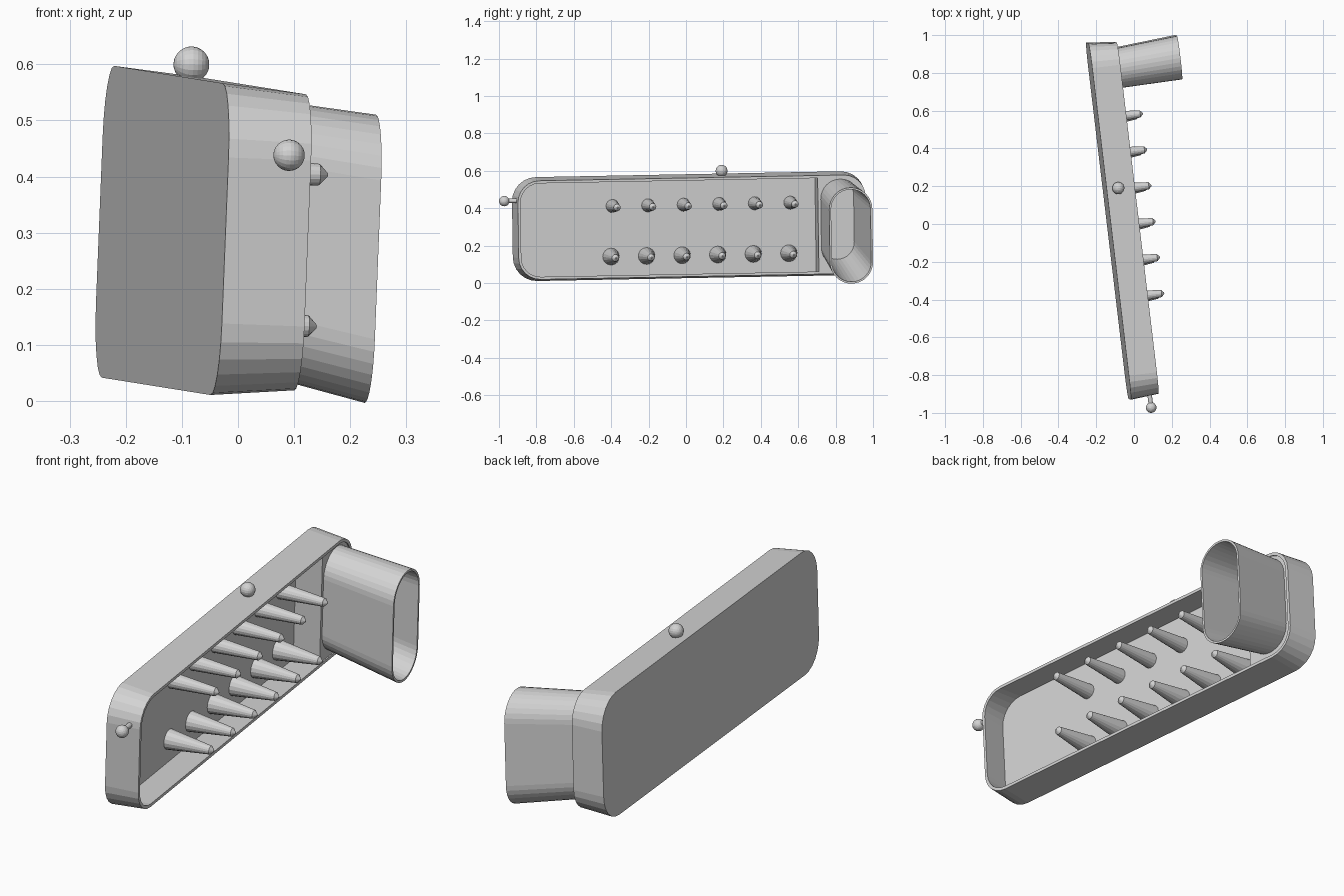
import bpy, bmesh, math
from mathutils import Vector, Matrix

if "Cube" in bpy.data.objects:
    bpy.data.objects.remove(bpy.data.objects["Cube"])

# Slightly tilted frame: u = tray length, v = tray height, w = opening direction
L = Vector((-0.119, 1.0, 0.019)).normalized()
H = Vector((0.04, -0.015, 1.0))
H = (H - L * H.dot(L)).normalized()
D = L.cross(H)
FRAME = Matrix((L, H, D)).transposed().to_4x4()
FRAME.translation = (-0.135, 0.015, 0.304)
INV = FRAME.inverted()

grey = bpy.data.materials.new("light_grey")
grey.diffuse_color = (0.65, 0.65, 0.65, 1)
grey.use_nodes = True
grey.node_tree.nodes["Principled BSDF"].inputs["Base Color"].default_value = grey.diffuse_color

HU, HV, R, DEPTH, FLOOR = 0.95, 0.278, 0.13, 0.15, 0.02


def finish(bm, name):
    bmesh.ops.recalc_face_normals(bm, faces=bm.faces)
    bm.transform(FRAME)
    me = bpy.data.meshes.new(name)
    bm.to_mesh(me)
    bm.free()
    me.materials.append(grey)
    ob = bpy.data.objects.new(name, me)
    bpy.context.collection.objects.link(ob)
    return ob


def rrect(hu, hv, r, w, cu=0.0, cv=0.0, n=6):
    """Rounded rectangle loop at depth w."""
    pts = []
    for q, (su, sv) in enumerate(((1, 1), (-1, 1), (-1, -1), (1, -1))):
        for i in range(n + 1):
            a = math.pi / 2 * (q + i / n)
            pts.append(Vector((cu + su * (hu - r) + r * math.cos(a),
                               cv + sv * (hv - r) + r * math.sin(a), w)))
    return pts


def loft(bm, loops, cap_start=False, cap_end=False, closed=False):
    rings = [[bm.verts.new(p) for p in lp] for lp in loops]
    pairs = list(zip(rings, rings[1:]))
    if closed:
        pairs.append((rings[-1], rings[0]))
    for a, b in pairs:
        for i in range(len(a)):
            j = (i + 1) % len(a)
            bm.faces.new((a[i], a[j], b[j], b[i]))
    if cap_start:
        bm.faces.new(rings[0])
    if cap_end:
        bm.faces.new(rings[-1])


def inset(d, w):
    return rrect(HU - d, HV - d, R - d, w)


# Tray with drafted walls
bm = bmesh.new()
loft(bm, [inset(0, 0), inset(0.014, DEPTH), inset(0.028, DEPTH), inset(0.017, FLOOR)],
     cap_start=True, cap_end=True)
finish(bm, "tray")

# Flared oval spout, leaning away from the tray
BASE, END = Vector((0.795, 0.027, 0.018)), Vector((0.817, -0.048, 0.473))


def spout_loop(w, wall=0.0):
    t = (w - BASE.z) / (END.z - BASE.z)
    c = BASE.lerp(END, t)
    hu = 0.102 + 0.014 * t - wall
    hv = 0.228 + 0.029 * t - wall
    return rrect(hu, hv, hu - 0.0005, w, c.x, c.y, n=8)


bm = bmesh.new()
loft(bm, [spout_loop(BASE.z), spout_loop(END.z), spout_loop(END.z, 0.01),
          spout_loop(BASE.z, 0.01)], closed=True)
finish(bm, "spout")

# Cover plate around the spout
U0, WC = 0.68, 0.144
rim = inset(0.0275, WC)
outline = [p for p in rim if p.x > U0]
hv = max(p.y for p in rim)
top = [p for p in outline if p.y > 0]
low = [p for p in outline if p.y < 0]
outline = low + top + [Vector((U0, hv, WC)), Vector((U0, -hv, WC))]
bm = bmesh.new()
edges = []
for loop in (outline, spout_loop(WC)):
    vs = [bm.verts.new(p) for p in loop]
    edges += [bm.edges.new((vs[i], vs[(i + 1) % len(vs)])) for i in range(len(vs))]
bmesh.ops.triangle_fill(bm, use_beauty=True, use_dissolve=False, edges=edges, normal=(0, 0, 1))
finish(bm, "cover_plate")

# Partition wall between tray and spout chamber
bm = bmesh.new()
bmesh.ops.create_cube(bm, size=1, matrix=Matrix.Translation((U0 + 0.006, 0, (FLOOR + WC) / 2))
                      @ Matrix.Diagonal((0.012, 2 * hv + 0.008, WC - FLOOR, 1)))
finish(bm, "partition")

# Two rows of tapered pegs with pointed tips
for name, tip, r in (("upper_peg", (0.16, -0.366, 0.403), 0.036),
                     ("lower_peg", (0.14, -0.375, 0.133), 0.046)):
    t = INV @ Vector(tip)
    for k in range(6):
        bm = bmesh.new()
        loops = []
        for w, rad in ((FLOOR - 0.005, r), (t.z - 0.015, 0.019), (t.z, 0.003)):
            loops.append([Vector((t.x + 0.1915 * k + rad * math.cos(a * math.pi / 8),
                                  t.y + rad * math.sin(a * math.pi / 8), w)) for a in range(16)])
        loft(bm, loops, True, True)
        finish(bm, f"{name}_{k + 1}")

# Ball knobs on the top edge and the near end, with a stem on the end one
for name, pos, r in (("top_knob", (-0.083, 0.19, 0.60), 0.032),
                     ("end_knob", (0.091, -0.972, 0.438), 0.028)):
    bm = bmesh.new()
    bmesh.ops.create_uvsphere(bm, u_segments=20, v_segments=12, radius=r,
                              matrix=Matrix.Translation(INV @ Vector(pos)))
    finish(bm, name)

c = INV @ Vector((0.091, -0.972, 0.438))
bm = bmesh.new()
bmesh.ops.create_cone(bm, cap_ends=True, segments=12, radius1=0.012, radius2=0.012, depth=0.07,
                      matrix=Matrix.Translation(c + Vector((0.035, 0, 0)))
                      @ Matrix.Rotation(math.pi / 2, 4, 'Y'))
finish(bm, "end_knob_stem")
